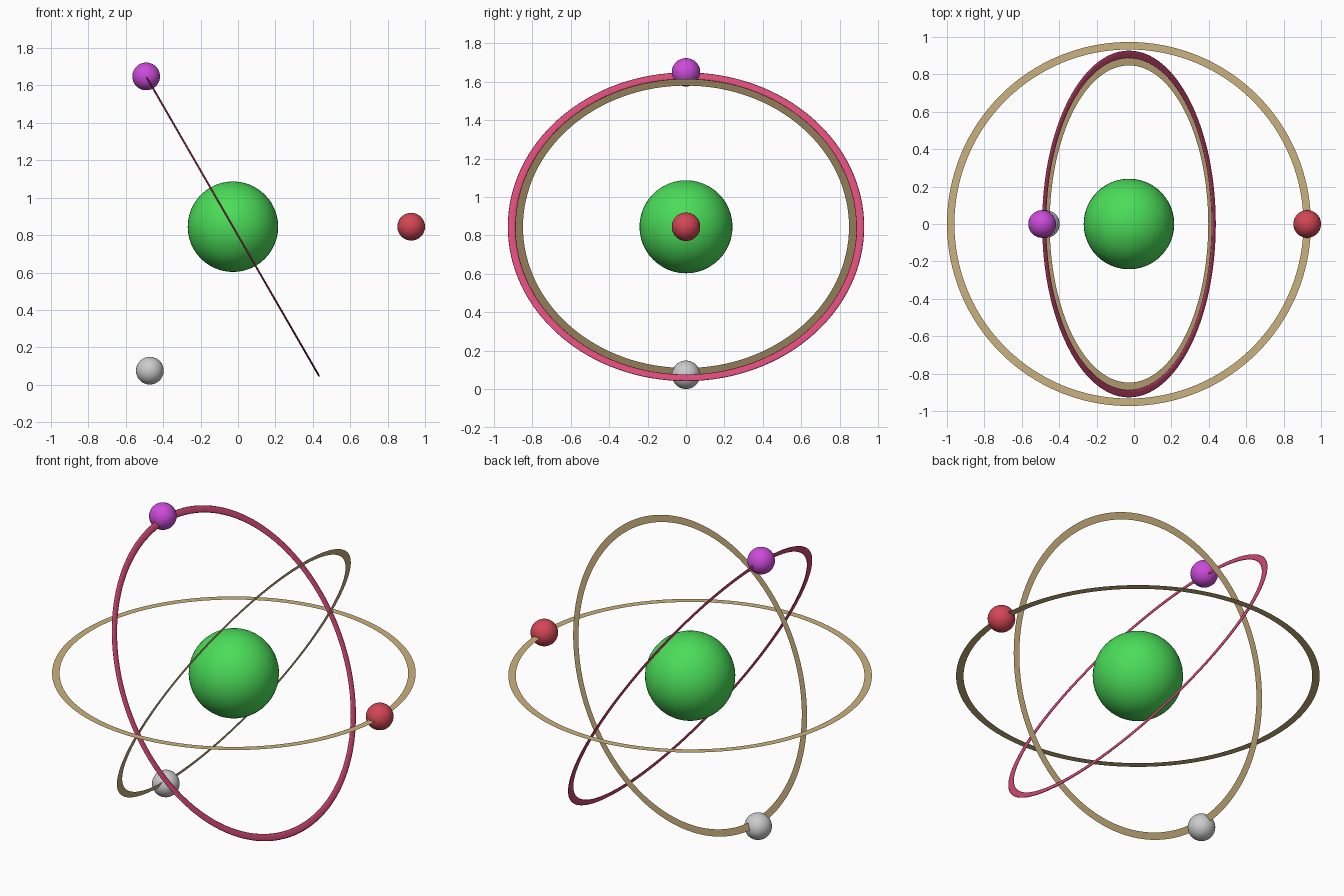
import bpy, bmesh, math
from mathutils import Matrix, Vector

if "Cube" in bpy.data.objects:
    bpy.data.objects.remove(bpy.data.objects["Cube"])

CENTRE = Vector((-0.027, 0, 0.845))
SEG = 128


def material(name, rgb):
    m = bpy.data.materials.new(name)
    m.diffuse_color = (*rgb, 1)
    m.use_nodes = True
    m.node_tree.nodes["Principled BSDF"].inputs["Base Color"].default_value = m.diffuse_color
    return m


def finish(name, bm, mat, smooth=True):
    me = bpy.data.meshes.new(name)
    bm.to_mesh(me)
    bm.free()
    for p in me.polygons:
        p.use_smooth = smooth
    ob = bpy.data.objects.new(name, me)
    bpy.context.collection.objects.link(ob)
    if mat:
        me.materials.append(mat)
    return ob


def ball(name, loc, radius, mat=None):
    bm = bmesh.new()
    bmesh.ops.create_uvsphere(bm, u_segments=48, v_segments=24, radius=radius)
    finish(name, bm, mat).location = loc


def ring(name, profile, closed, tilt, mat):
    """Sweep a (radius, height) profile round the z axis, then tilt about y."""
    bm = bmesh.new()
    loops = []
    for i in range(SEG):
        a = 2 * math.pi * i / SEG
        loops.append([bm.verts.new((r * math.cos(a), r * math.sin(a), h)) for r, h in profile])
    n = len(profile)
    for i in range(SEG):
        a, b = loops[i], loops[(i + 1) % SEG]
        for j in range(n if closed else n - 1):
            k = (j + 1) % n
            bm.faces.new((a[j], b[j], b[k], a[k]))
    bmesh.ops.recalc_face_normals(bm, faces=bm.faces)
    if not closed and sum(f.normal.z for f in bm.faces) < 0:
        bmesh.ops.reverse_faces(bm, faces=bm.faces)
    bmesh.ops.transform(bm, matrix=Matrix.Rotation(tilt, 4, 'Y'), verts=bm.verts)
    finish(name, bm, mat).location = CENTRE


tan = material("tan", (0.60, 0.45, 0.21))
pink = material("pink", (0.70, 0.07, 0.19))

# Nucleus
ball("nucleus", CENTRE, 0.242, material("green", (0.07, 0.72, 0.10)))

# Two paper-thin flat orbits
ring("level_orbit", [(0.933, 0), (0.973, 0)], False, 0, tan)
ring("rising_orbit", [(0.848, 0), (0.888, 0)], False, math.radians(-60), tan)

# Thicker orbit with a flattened oval section
oval = [(0.907 + 0.02 * math.cos(t * math.pi / 6), 0.005 * math.sin(t * math.pi / 6))
        for t in range(12)]
ring("falling_orbit", oval, True, math.radians(60), pink)

# Electrons, one on each orbit
for name, dist, angle, mat in (
        ("level_electron", 0.953, 0, material("red", (0.65, 0.06, 0.09))),
        ("upper_electron", 0.928, 120, material("purple", (0.60, 0.07, 0.70))),
        ("lower_electron", 0.889, 240, None)):
    a = math.radians(angle)
    ball(name, CENTRE + dist * Vector((math.cos(a), 0, math.sin(a))), 0.074, mat)
